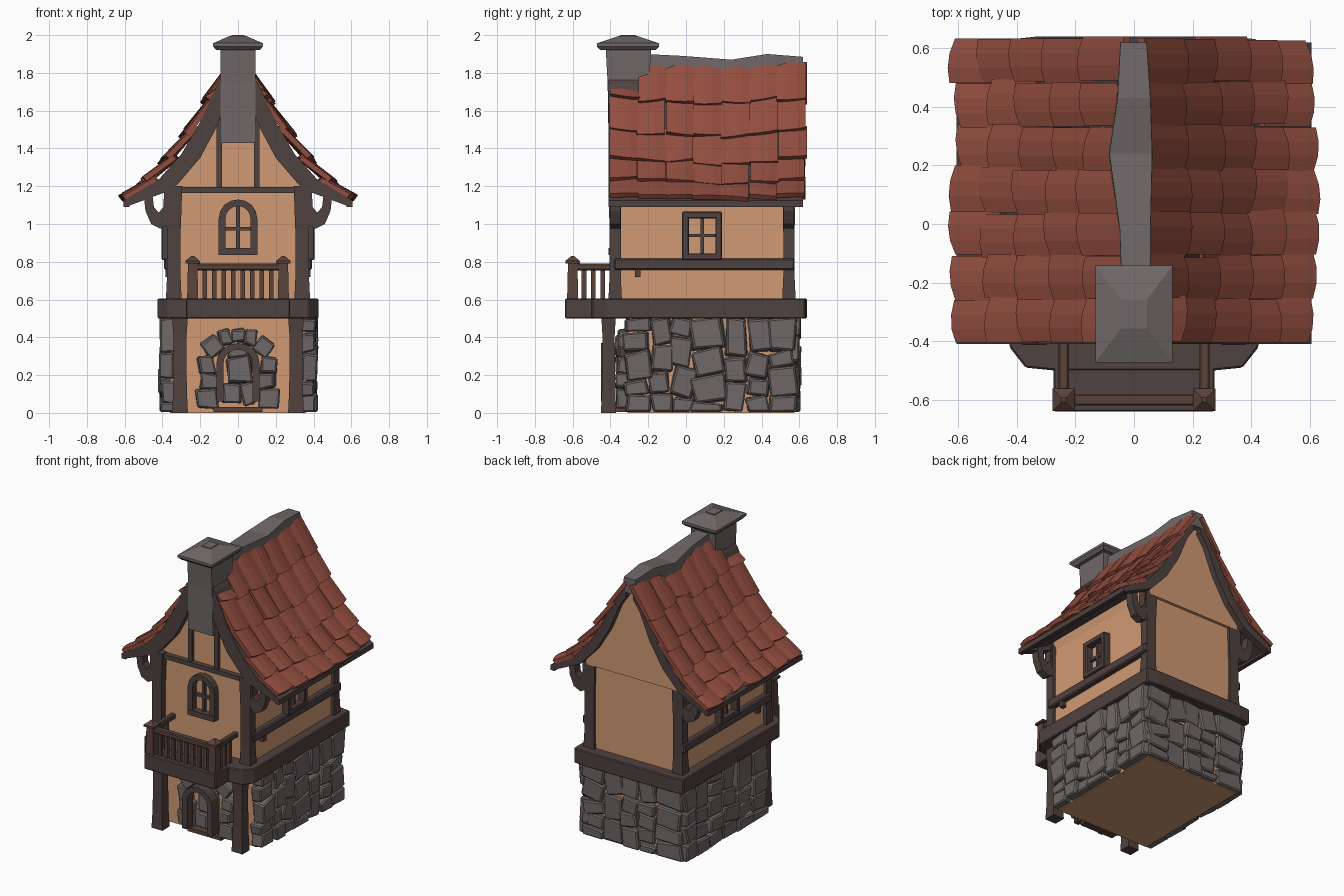
import bpy, bmesh, random
from math import sin, cos, pi, radians
from mathutils import Matrix, Vector

if "Cube" in bpy.data.objects:
    bpy.data.objects.remove(bpy.data.objects["Cube"])

random.seed(7)
R = random.uniform


def material(name, col):
    m = bpy.data.materials.new(name)
    m.diffuse_color = (*col, 1)
    m.use_nodes = True
    m.node_tree.nodes["Principled BSDF"].inputs["Base Color"].default_value = m.diffuse_color
    return m


PLASTER = material("plaster", (0.63, 0.32, 0.17))
WOOD = material("dark_wood", (0.078, 0.054, 0.05))
RAIL = material("rail_wood", (0.10, 0.055, 0.042))
TILE = material("roof_tile", (0.29, 0.075, 0.05))
STONE = material("stone", (0.16, 0.137, 0.137))
FLOOR = material("floor", (0.60, 0.31, 0.165))


def finish(name, bm, mat, bevel=0):
    bmesh.ops.recalc_face_normals(bm, faces=bm.faces)
    me = bpy.data.meshes.new(name)
    bm.to_mesh(me)
    bm.free()
    ob = bpy.data.objects.new(name, me)
    bpy.context.collection.objects.link(ob)
    me.materials.append(mat)
    if bevel:
        mod = ob.modifiers.new("bevel", "BEVEL")
        mod.width, mod.segments = bevel, 1
    return ob


def loft(name, rings, mat, bevel=0):
    """Closed skin through rings of equal point count."""
    bm = bmesh.new()
    vs = [[bm.verts.new(p) for p in r] for r in rings]
    n = len(vs[0])
    for a, b in zip(vs, vs[1:]):
        for i in range(n):
            bm.faces.new((a[i], a[(i + 1) % n], b[(i + 1) % n], b[i]))
    bm.faces.new(vs[0])
    bm.faces.new(vs[-1])
    return finish(name, bm, mat, bevel)


def prism(name, pts, a0, a1, axis, mat, bevel=0):
    place = {"y": lambda u, v, a: (u, a, v), "z": lambda u, v, a: (u, v, a)}[axis]
    return loft(name, [[place(u, v, a) for u, v in pts] for a in (a0, a1)], mat, bevel)


def box(name, x, y, z, mat, bevel=0):
    pts = [(x[0], y[0]), (x[1], y[0]), (x[1], y[1]), (x[0], y[1])]
    return prism(name, pts, z[0], z[1], "z", mat, bevel)


def stack(name, cx, cy, levels, mat, bevel=0):
    """Rectangular sections (z, half x, half y) lofted upward."""
    return loft(name, [[(cx + sx * hx, cy + sy * hy, z) for sx, sy in ((-1, -1), (1, -1), (1, 1), (-1, 1))]
                       for z, hx, hy in levels], mat, bevel)


def arch(hw, z0, spring, rise, n=8):
    return [(-hw, z0)] + [(-hw * cos(pi * i / n), spring + rise * sin(pi * i / n)) for i in range(n + 1)] + [(hw, z0)]


def mirror(pts):
    return pts + [(-u, v) for u, v in reversed(pts)]


# Plastered walls and gable core
box("ground_floor_walls", (-.36, .36), (-.31, .575), (.005, .52), PLASTER)
box("ground_floor_base", (-.36, .36), (-.31, .575), (0, .012), FLOOR)
box("upper_walls", (-.355, .355), (-.36, .56), (.55, 1.2), PLASTER)
prism("gable_walls", mirror([(.355, 1.18), (.37, 1.25), (.29, 1.35), (.19, 1.52), (.10, 1.72), (.03, 1.80)]),
      -.36, .58, "y", PLASTER)

# Floor beam ring with the balcony platform
prism("floor_beam", mirror([(.33, .64), (.42, .63), (.425, -.42), (.37, -.49), (.27, -.50)]), .50, .605, "z", WOOD, .006)
box("balcony_floor", (-.26, .26), (-.62, -.40), (.51, .60), WOOD)
box("balcony_front_board", (-.275, .275), (-.64, -.60), (.50, .605), WOOD, .006)
for s in (-1, 1):
    box("balcony_side_board", sorted((s * .275, s * .24)), (-.62, -.40), (.50, .605), WOOD, .006)

# Balcony railing
box("front_handrail", (-.25, .25), (-.62, -.58), (.755, .79), RAIL, .006)
for i in range(8):
    x = -.175 + .05 * i
    box("front_baluster", (x - .012, x + .012), (-.612, -.588), (.59, .76), RAIL)
for s in (-1, 1):
    x = s * .24
    stack("rail_post", x, -.60, [(.58, .03, .03), (.79, .025, .025), (.792, .038, .038), (.805, .038, .038),
                                 (.83, .008, .008)], RAIL)
    box("side_handrail", (x - .018, x + .018), (-.60, -.36), (.755, .79), RAIL, .006)
    for y in (-.54, -.49, -.44):
        box("side_baluster", (x - .012, x + .012), (y - .012, y + .012), (.59, .76), RAIL)

# Timber frame, mirrored left and right
for s in (-1, 1):
    stack("ground_post", s * .307, -.41, [(0, .042, .04), (.12, .036, .036), (.40, .034, .032), (.51, .042, .038)],
          WOOD)
    for y, tag in ((-.375, "front"), (.545, "back")):
        stack(tag + "_corner_post", s * .34, y, [(.59, .042, .036), (.72, .036, .03), (.95, .036, .03),
                                                (1.2, .045, .034)], WOOD)
        # curved eave bracket
        prism(tag + "_eave_bracket", [(s * u, v) for u, v in
              [(.36, 1.0), (.41, .975), (.46, 1.0), (.49, 1.07), (.50, 1.16), (.455, 1.17), (.445, 1.09),
               (.42, 1.06), (.395, 1.09), (.39, 1.2), (.36, 1.2)]], y - .028, y + .028, "y", WOOD)
    box("side_rail_beam", sorted((s * .34, s * .392)), (-.38, .575), (.757, .818), WOOD, .008)
    box("side_beam_peg", sorted((s * .35, s * .385)), (-.27, -.24), (.72, .77), WOOD)
    box("gable_stud", sorted((s * .085, s * .115)), (-.385, -.35), (1.18, 1.60), WOOD)
    # side window
    x = sorted((s * .35, s * .405))
    for y in ((-.02, .015), (.155, .19)):
        box("side_window_jamb", x, y, (.81, 1.065), WOOD, .005)
    for z in ((.81, .845), (1.03, 1.065)):
        box("side_window_rail", x, (-.02, .19), z, WOOD, .005)
    x = sorted((s * .35, s * .375))
    box("side_window_mullion", x, (.076, .094), (.83, 1.05), WOOD)
    box("side_window_crossbar", x, (0, .17), (.93, .948), WOOD)
box("gable_tie_beam", (-.37, .37), (-.395, -.35), (1.165, 1.195), WOOD)

# Arched front window
prism("front_window_frame", arch(.102, .84, 1.03, .10) + arch(.066, .84, 1.03, .065)[::-1], -.405, -.35, "y", WOOD)
box("front_window_sill", (-.102, .102), (-.41, -.35), (.835, .872), WOOD)
box("front_window_mullion", (-.01, .01), (-.38, -.35), (.86, 1.11), WOOD)
box("front_window_crossbar", (-.08, .08), (-.38, -.35), (.965, .983), WOOD)

# Roof deck, gable barge boards (slimmer at the back) and eave boards
top = [(.605, 1.125), (.42, 1.235), (.30, 1.37), (.20, 1.54), (.11, 1.74), (.04, 1.83)]
low = [(.04, 1.77), (.10, 1.68), (.18, 1.50), (.285, 1.335), (.41, 1.195), (.595, 1.095)]
board = [(.02, 1.70), (.065, 1.64), (.12, 1.50), (.20, 1.35), (.32, 1.21), (.38, 1.17), (.595, 1.09)]
back = [(.025, 1.75), (.08, 1.67), (.155, 1.49), (.255, 1.325), (.38, 1.19), (.595, 1.09)]
for s in (-1, 1):
    side = lambda pts: [(s * u, v) for u, v in pts]
    prism("roof_deck", side(top + low), -.40, .61, "y", WOOD)
    prism("front_barge_board", side(top + board), -.41, -.35, "y", WOOD)
    prism("back_barge_board", side(top + back), .57, .62, "y", WOOD)
    box("eave_board", sorted((s * .575, s * .605)), (-.41, .62), (1.09, 1.125), WOOD)

# Overlapping curved roof tiles, each a bowed plate
prof = [Vector(p) for p in ((.055, 1.85), (.16, 1.66), (.27, 1.487), (.38, 1.34), (.49, 1.23), (.598, 1.147))]
for s in (-1, 1):
    bm = bmesh.new()
    for c in range(7):
        shift = R(-.022, .022)
        for r in range(5):
            a, b = prof[r], prof[r + 1]
            if c == 0 and r == 0:
                a = a.lerp(b, .75)
            d = (b - a).normalized()
            n = Vector((-d.y, d.x))
            y0, w = -.405 + c * .148 + R(-.006, .006), R(.146, .158)
            slide, lift = shift + R(-.012, .012), R(-.002, .012)
            if r == 4:
                slide = min(max(slide, -.02), .006)
            skew, lean = R(-.025, .025), R(-.012, .012)
            layers = []
            for dz in (0, -.028):
                rows = []
                for p, h in ((a - d * (.01 if r == 0 else .045), -.012), (b + d * (.01 + slide), .008 + lift)):
                    row = []
                    for j in range(4):
                        t = j / 3
                        bow = .010 * sin(pi * t)
                        q = p + n * (h + dz + bow + lean * (t - .5)) + d * (skew * (t - .5) + (bow if h > 0 else 0))
                        row.append(bm.verts.new((s * q.x, min(max(y0 + w * t, -.405), .64), q.y)))
                    rows.append(row)
                layers.append(rows)
            (u0, u1), (l0, l1) = layers
            for j in range(3):
                for q in ((u0, u1), (u1, l1), (l1, l0), (l0, u0)):
                    bm.faces.new((q[0][j], q[0][j + 1], q[1][j + 1], q[1][j]))
            for j in (0, 3):
                bm.faces.new((u0[j], u1[j], l1[j], l0[j]))
    finish("roof_tiles", bm, TILE)

# Wavy ridge cap and chimney
loft("ridge_cap", [[(xl, y, 1.78), (xr, y, 1.78), (xr - .004, y, z), (xl + .004, y, z)] for y, xl, xr, z in (
    (-.22, -.046, .06, 1.90), (-.02, -.052, .06, 1.89), (.24, -.088, .066, 1.87), (.43, -.06, .06, 1.90),
    (.62, -.05, .047, 1.885))], STONE)
stack("chimney", 0, -.305, [(1.43, .095, .105), (1.75, .092, .11), (1.93, .092, .12)], STONE)
stack("chimney_cap", 0, -.307, [(1.92, .115, .145), (1.94, .132, .165), (1.957, .132, .165), (1.995, .045, .05)],
      STONE)
box("chimney_cap_knob", (-.035, .035), (-.35, -.265), (1.98, 2.0), STONE)


# Rough stones: u runs along the wall, v is height, outward is local -y
def stone(bm, frame, u, v, w, h, depth, tilt):
    m = frame @ Matrix.Translation((u, R(-.012, .01), v)) @ Matrix.Rotation(tilt, 4, "Y")
    for p in bmesh.ops.create_cube(bm, size=1)["verts"]:
        k = .9 if p.co.y < 0 else 1
        p.co = m @ Vector((p.co.x * w * k + R(-.01, .01), p.co.y * depth + R(-.005, .005),
                           p.co.z * h * k + R(-.01, .01)))
        p.co.z = min(max(p.co.z, .006), .51)


def stone_wall(name, frame, u0, u1):
    bm = bmesh.new()
    u = u0
    while u < u1 - .03:
        w = R(.11, .17)
        if u1 - u - w < .07:
            w = u1 - u
        v = R(-.05, 0)
        while v < .47:
            h = R(.08, .17)
            if .5 - v - h < .06:
                h = .505 - v
            stone(bm, frame, u + w / 2 + R(-.014, .014), v + h / 2, w * R(1, 1.12), h * 1.04, .08, R(-.2, .2))
            v += h
        u += w
    finish(name, bm, STONE, .008)


turn = lambda deg, x, y: Matrix.Translation((x, y, 0)) @ Matrix.Rotation(radians(deg), 4, "Z")
stone_wall("right_stone_wall", turn(90, .37, 0), -.32, .585)
stone_wall("left_stone_wall", turn(-90, -.37, 0), -.585, .32)
stone_wall("back_stone_wall", turn(180, 0, .56), -.385, .385)

# Door surround, blocked stone infill and the arched frame
bm = bmesh.new()
front = turn(0, 0, -.325)
for s in (-1, 1):
    for u, v, w, h, t in ((.165, .075, .115, .11, .03), (.15, .17, .10, .09, -.1), (.165, .255, .09, .10, .1),
                          (.135, .35, .095, .095, .6), (.068, .40, .07, .09, .25)):
        stone(bm, front, s * u, v, w, h, .08, s * t)
stone(bm, front, 0, .41, .075, .08, .08, 0)
for u, v, w, h in ((-.035, .10, .10, .11), (.055, .10, .08, .13), (.01, .23, .13, .15), (0, .32, .10, .06)):
    stone(bm, front, u, v, w, h, .07, R(-.15, .15))
finish("door_stones", bm, STONE, .008)
prism("door_frame", arch(.115, .06, .26, .11) + arch(.078, .06, .26, .075)[::-1], -.45, -.38, "y", WOOD)
box("door_sill", (-.13, .13), (-.37, -.31), (.005, .03), RAIL)
